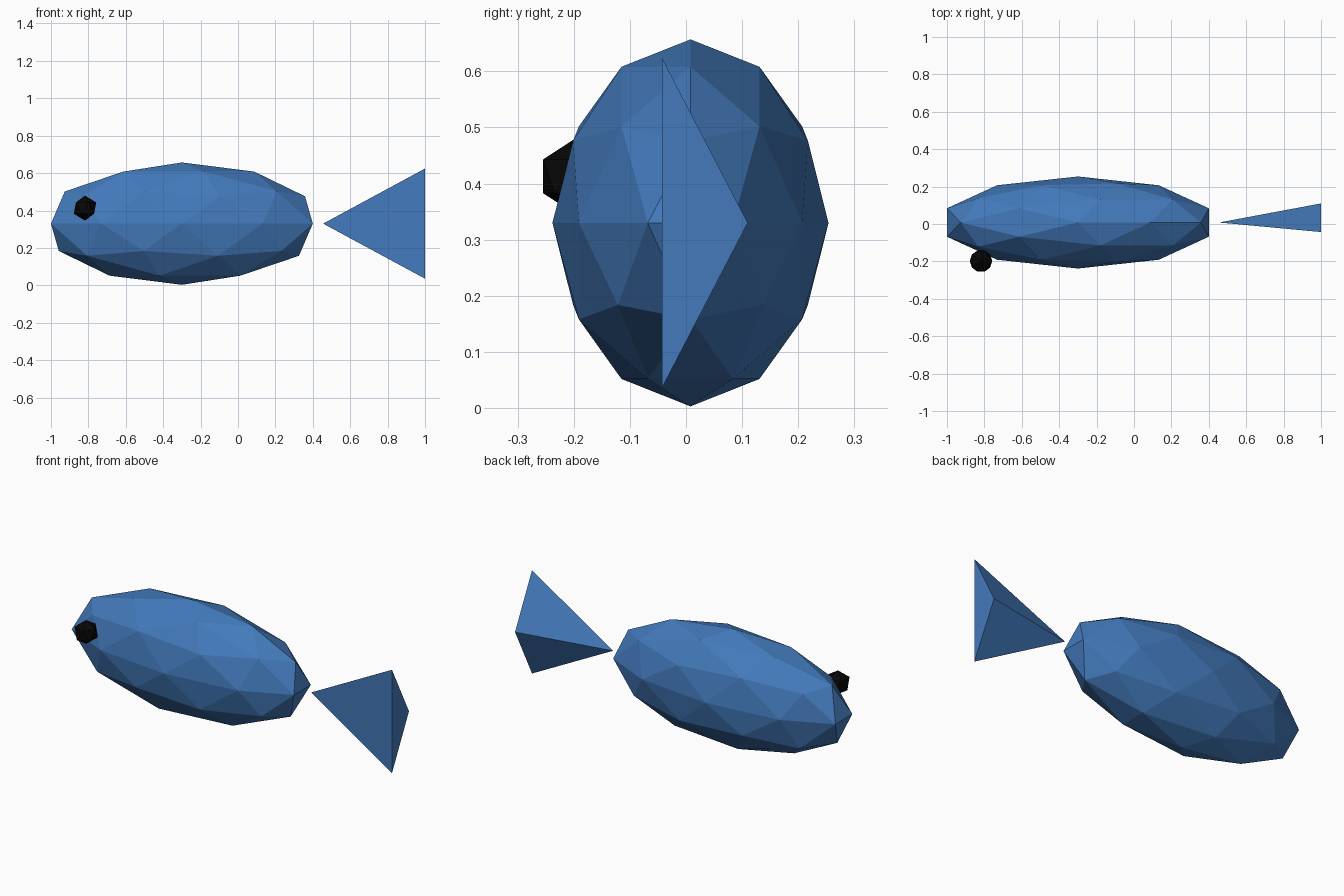
import bpy
import math

if "Cube" in bpy.data.objects:
    bpy.data.objects.remove(bpy.data.objects["Cube"])


def material(name, rgb):
    m = bpy.data.materials.new(name)
    m.diffuse_color = (*rgb, 1.0)
    m.use_nodes = True
    m.node_tree.nodes["Principled BSDF"].inputs["Base Color"].default_value = m.diffuse_color
    return m


blue = material("blue", (0.056, 0.195, 0.5))
black = material("black", (0.002, 0.002, 0.002))


def finish(name, mat, scale=(1, 1, 1)):
    ob = bpy.context.object
    ob.name = name
    ob.scale = scale
    ob.data.materials.append(mat)
    return ob


CY, CZ = 0.008, 0.33  # body axis

# Faceted egg-shaped body
bpy.ops.mesh.primitive_ico_sphere_add(subdivisions=2, radius=1, location=(-0.3, CY, CZ))
finish("body", blue, (0.736, 0.246, 0.327))

# Single eye on the front side
bpy.ops.mesh.primitive_ico_sphere_add(subdivisions=1, radius=0.067, location=(-0.818, -0.198, 0.413))
finish("eye", black)

# Three-sided tail fin, tip towards the body and one corner towards the back
bpy.ops.mesh.primitive_cone_add(vertices=3, radius1=1, radius2=0, depth=0.545,
                                location=(0.7275, CY, CZ),
                                rotation=(0, -math.pi / 2, 0))
tail = finish("tail_fin", blue, (0.34, 0.102, 1))
